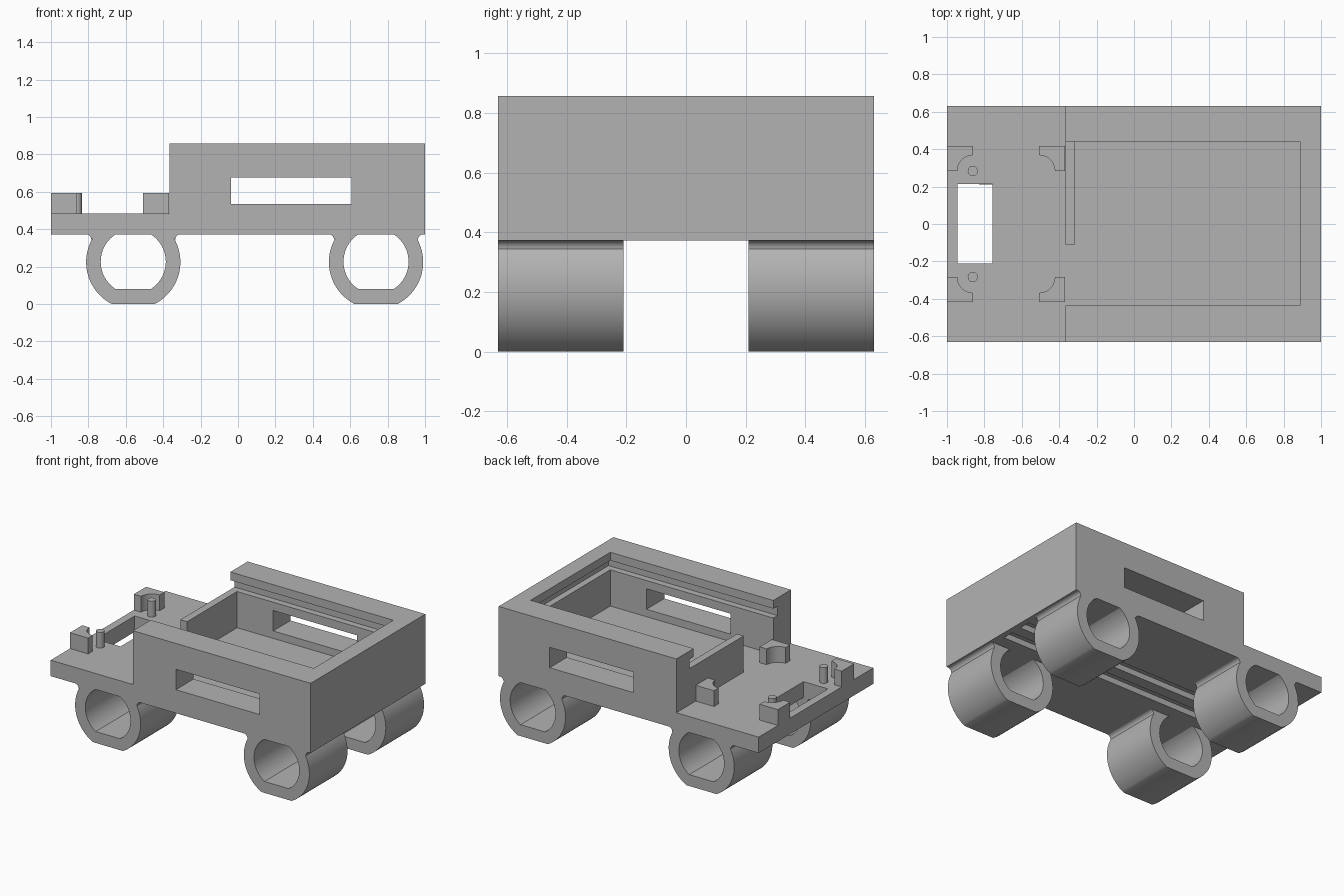
import bpy, bmesh, math
from mathutils import Vector

if "Cube" in bpy.data.objects:
    bpy.data.objects.remove(bpy.data.objects["Cube"], do_unlink=True)

grey = bpy.data.materials.new("plain grey")
grey.use_nodes = True
GREY = (0.45, 0.45, 0.45, 1)
grey.diffuse_color = GREY
grey.node_tree.nodes["Principled BSDF"].inputs["Base Color"].default_value = GREY


def prism(name, profile, start, end, axis):
    """Extrude a closed profile along y (profile is x, z) or z (profile is x, y)."""
    place = (lambda u, v: (u, start, v)) if axis == "y" else (lambda u, v: (u, v, start))
    shift = Vector((0, end - start, 0)) if axis == "y" else Vector((0, 0, end - start))
    bm = bmesh.new()
    face = bm.faces.new([bm.verts.new(place(u, v)) for u, v in profile])
    grown = bmesh.ops.extrude_face_region(bm, geom=[face])["geom"]
    bmesh.ops.translate(bm, vec=shift, verts=[g for g in grown if isinstance(g, bmesh.types.BMVert)])
    bmesh.ops.recalc_face_normals(bm, faces=bm.faces)
    mesh = bpy.data.meshes.new(name)
    bm.to_mesh(mesh)
    bm.free()
    mesh.materials.append(grey)
    obj = bpy.data.objects.new(name, mesh)
    bpy.context.collection.objects.link(obj)
    return obj


def box(name, x0, x1, y0, y1, z0, z1):
    return prism(name, [(x0, y0), (x1, y0), (x1, y1), (x0, y1)], z0, z1, "z")


def arc(cx, cy, r, a0, a1, steps):
    return [(cx + r * math.cos(a0 + (a1 - a0) * i / steps),
             cy + r * math.sin(a0 + (a1 - a0) * i / steps)) for i in range(steps + 1)]


def activate(obj):
    bpy.ops.object.select_all(action="DESELECT")
    obj.select_set(True)
    bpy.context.view_layer.objects.active = obj


def cut(obj, *bounds):
    cutter = box("cutter", *bounds)
    cutter.hide_render = True
    mod = obj.modifiers.new("cut", "BOOLEAN")
    mod.operation, mod.solver, mod.object = "DIFFERENCE", "EXACT", cutter
    activate(obj)
    bpy.ops.object.modifier_apply(modifier=mod.name)
    bpy.data.objects.remove(cutter, do_unlink=True)


def smooth(obj):
    activate(obj)
    bpy.ops.object.shade_smooth_by_angle(angle=math.radians(35))


W, UNDER, DECK, TOP = 0.63, 0.372, 0.483, 0.857
CAB, INNER, REAR = -0.367, -0.315, 0.887

# Body: low deck and tall cargo box in one side profile
body = prism("body", [(-1, UNDER), (1, UNDER), (1, TOP), (CAB, TOP), (CAB, DECK), (-1, DECK)],
             -W, W, "y")
cut(body, INNER, REAR, -0.435, 0.44, DECK, 1)          # cargo space
cut(body, -0.4, INNER + 0.01, -0.435, -0.11, DECK, 1)  # doorway
cut(body, -0.4, INNER + 0.01, -0.12, 0.44, 0.735, 1)   # lowered end wall
cut(body, -0.4, REAR + 0.045, -0.48, 0.485, 0.735, 0.8)  # lid slot
cut(body, -0.037, 0.608, -1, 1, 0.535, 0.677)          # side windows
cut(body, -0.945, -0.757, -0.21, 0.213, 0.3, 0.6)      # deck opening
for y in (-0.08, 0.08):                                # underside channels
    cut(body, -0.7, 0.96, y - 0.04, y + 0.04, 0.3, UNDER + 0.04)

# Axle tubes: flat-bottomed rings flared into the underside
R, HOLE, CZ = 0.252, 0.174, 0.224
flat = math.asin(CZ / R)
neck = math.radians(30)
hole_flat = math.radians(57.5)
nx, nz = R * math.cos(neck), CZ + R * math.sin(neck)
flare = arc(nx + 0.036, nz - 0.007, 0.03, math.pi, math.pi / 2, 5)
flare = [(u, min(v, UNDER)) for u, v in flare] + [(0.27, UNDER)]
right = list(reversed(flare)) + arc(0, CZ, R, neck, -flat, 24)
left = [(-u, v) for u, v in reversed(right)]
inner = (arc(0, CZ + 0.002, HOLE, math.pi - hole_flat, math.pi + hole_flat, 20)
         + arc(0, CZ + 0.002, HOLE, -hole_flat, hole_flat, 20))
inner[0], inner[-1] = (inner[0][0], UNDER), (inner[-1][0], UNDER)
for end, cx in (("low_end", -0.56), ("box_end", 0.738)):
    for side, y0 in (("front", -W), ("back", 0.21)):
        smooth(prism("axle_tube_%s_%s" % (end, side),
                     [(cx + min(u, 1 - cx), v) for u, v in right + left + inner],
                     y0, y0 + 0.42, "y"))

# Corner brackets with a scooped inner corner, and two locating pins
POST = 0.593
for side, s in (("back", 1), ("front", -1)):
    for end, x, d in (("outer", -0.86, -1), ("inner", -0.508, 1)):
        scoop = arc(0, 0, 0.085, 0, math.pi / 2, 10)
        shape = [(0.14, 0), (0.14, 0.135), (0, 0.135)]
        smooth(prism("bracket_%s_%s" % (end, side),
                     [(x + d * u, s * (0.283 + v)) for u, v in shape + scoop[::-1]],
                     DECK, POST, "z"))
    smooth(prism("pin_" + side, arc(-0.862, s * 0.283, 0.027, 0, 2 * math.pi * 23 / 24, 23),
                 DECK, POST, "z"))
